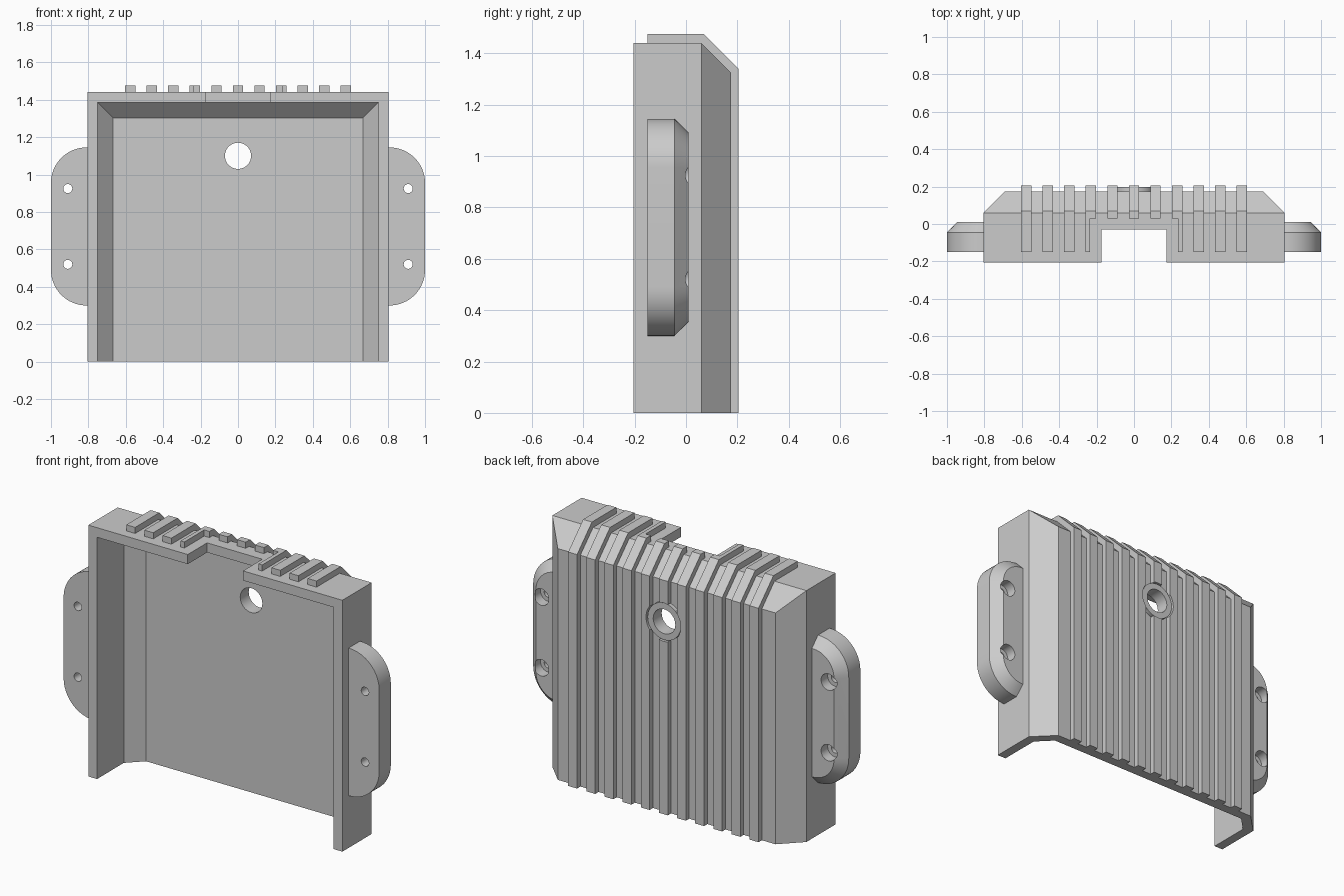
import bpy, bmesh
from math import cos, sin, pi, radians
from mathutils import Matrix

cube = bpy.data.objects.get("Cube")
if cube:
    bpy.data.objects.remove(cube, do_unlink=True)

grey = bpy.data.materials.new("light_grey")
grey.use_nodes = True
grey.diffuse_color = (0.6, 0.6, 0.6, 1)
grey.node_tree.nodes["Principled BSDF"].inputs["Base Color"].default_value = (0.6, 0.6, 0.6, 1)


def loft(bm, loops):
    """Closed solid through matching loops of points."""
    rings = [[bm.verts.new(p) for p in loop] for loop in loops]
    n = len(rings[0])
    for a, b in zip(rings, rings[1:]):
        for i in range(n):
            j = (i + 1) % n
            bm.faces.new((a[i], a[j], b[j], b[i]))
    bm.faces.new(rings[0][::-1])
    bm.faces.new(rings[-1])


def make(name, bm):
    bmesh.ops.recalc_face_normals(bm, faces=bm.faces[:])
    mesh = bpy.data.meshes.new(name)
    bm.to_mesh(mesh)
    bm.free()
    mesh.materials.append(grey)
    ob = bpy.data.objects.new(name, mesh)
    bpy.context.scene.collection.objects.link(ob)
    return ob


def solid(name, loops):
    bm = bmesh.new()
    loft(bm, loops)
    return make(name, bm)


def rod(name, x, z, r, y0, y1):
    """Cylinder along y."""
    ring = [(x + r * cos(a), z + r * sin(a)) for a in (2 * pi * i / 48 for i in range(48))]
    return solid(name, [[(px, y, pz) for px, pz in ring] for y in (y0, y1)])


def box(name, x0, x1, y0, y1, z0, z1):
    return solid(name, [[(x0, y, z0), (x1, y, z0), (x1, y, z1), (x0, y, z1)] for y in (y0, y1)])


def cut(ob, *cutters):
    """Subtract the cutters, bake the result and drop them."""
    for c in cutters:
        c.hide_render = True
        m = ob.modifiers.new("cut", 'BOOLEAN')
        m.operation, m.solver, m.object = 'DIFFERENCE', 'EXACT', c
    bpy.context.view_layer.update()
    deps = bpy.context.evaluated_depsgraph_get()
    mesh = bpy.data.meshes.new_from_object(ob.evaluated_get(deps))
    ob.modifiers.clear()
    ob.data = mesh
    for c in cutters:
        bpy.data.objects.remove(c, do_unlink=True)


def hood(name, bottom, sections):
    """Block whose sides and top taper: (y, half width, top)."""
    return solid(name, [[(-w, y, bottom), (w, y, bottom), (w, y, t), (-w, y, t)]
                        for y, w, t in sections])


HOLE_Z = 1.10

# Hollow housing, open at the front and below
shell = hood("housing_shell", 0, [(-0.205, 0.805, 1.44), (0.06, 0.805, 1.44), (0.175, 0.69, 1.325)])
cut(shell,
    hood("cavity", -0.1, [(-0.3, 0.75, 1.385), (0.037, 0.75, 1.385), (0.12, 0.667, 1.302)]),
    box("top_notch", -0.175, 0.175, -0.3, -0.03, 1.3, 1.6),
    rod("hole", 0, HOLE_Z, 0.07, 0, 0.3))

# Cooling ribs running over the top and down the back
profile = [(-0.15, 1.42), (-0.15, 1.475), (0.07, 1.475), (0.205, 1.34),
           (0.205, 0), (0.16, 0), (0.16, 1.319), (0.054, 1.42)]
bm = bmesh.new()
for i in range(-5, 6):
    cx = i * 0.115
    loft(bm, [[(cx + s * 0.028, y, z) for y, z in profile] for s in (-1, 1)])
ribs = make("cooling_ribs", bm)
cut(ribs,
    box("rib_relief", -0.235, 0.235, -0.3, 0.03, 1.3, 1.6),
    rod("ring_clearance", 0, HOLE_Z, 0.11, 0.1, 0.3))

# Collar around the cable hole
collar = rod("hole_collar", 0, HOLE_Z, 0.105, 0.15, 0.197)
cut(collar, rod("collar_bore", 0, HOLE_Z, 0.07, 0, 0.3))


# Mounting ears with rounded corners, bevelled back and counterbored holes
def ear_loop(y, inset):
    r, cx = 0.19 - inset, 0.81
    low, high = 0.49, 0.955
    arc = [pi / 2 * i / 16 for i in range(17)]
    pts = [(0.785, low - r)] + [(cx + r * sin(a), low - r * cos(a)) for a in arc]
    pts += [(cx + r * cos(a), high + r * sin(a)) for a in arc] + [(0.785, high + r)]
    return [(x, y, z) for x, z in pts]


ear = solid("mounting_ear_left", [ear_loop(-0.15, 0), ear_loop(-0.045, 0), ear_loop(0.01, 0.055)])
cutters = []
for z in (0.52, 0.925):
    cutters += [rod("screw_hole", 0.91, z, 0.024, -0.3, 0.2),
                rod("counterbore", 0.91, z, 0.047, -0.05, 0.2)]
cut(ear, *cutters)

bm = bmesh.new()
bm.from_mesh(ear.data)
bmesh.ops.transform(bm, matrix=Matrix.Scale(-1, 4, (1, 0, 0)), verts=bm.verts[:])
ear_right = make("mounting_ear_right", bm)

# Smooth the round walls, keep the edges crisp
for ob in bpy.context.view_layer.objects:
    ob.select_set(False)
for ob in (shell, ribs, collar, ear, ear_right):
    ob.select_set(True)
    bpy.context.view_layer.objects.active = ob
bpy.ops.object.shade_smooth_by_angle(angle=radians(30))
